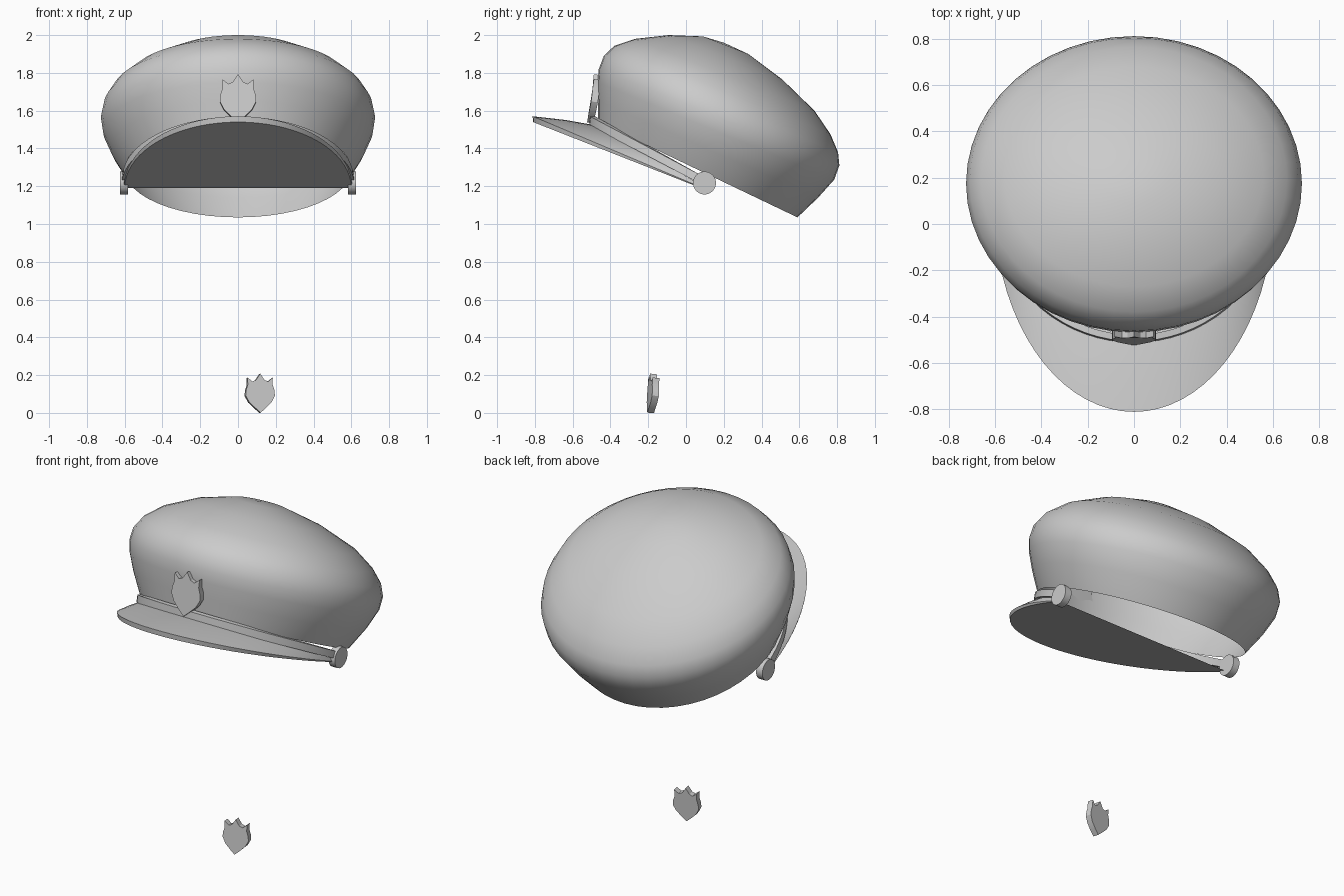
import bpy, bmesh, math
from mathutils import Matrix, Euler, Vector

if "Cube" in bpy.data.objects:
    bpy.data.objects.remove(bpy.data.objects["Cube"])


def make(name, verts, faces, angle=40):
    me = bpy.data.meshes.new(name)
    me.from_pydata(verts, [], faces)
    bm = bmesh.new()
    bm.from_mesh(me)
    bmesh.ops.recalc_face_normals(bm, faces=bm.faces)
    bm.to_mesh(me)
    bm.free()
    ob = bpy.data.objects.new(name, me)
    bpy.context.collection.objects.link(ob)
    bpy.ops.object.select_all(action='DESELECT')
    ob.select_set(True)
    bpy.context.view_layer.objects.active = ob
    bpy.ops.object.shade_smooth_by_angle(angle=math.radians(angle))
    return ob


# Crown: tilted rings given as front y, front z, back y, back z, half width
N = 48
rings = [(-.465, 1.54, .59, 1.035, .60), (-.466, 1.65, .70, 1.14, .67),
         (-.468, 1.75, .785, 1.235, .715), (-.462, 1.82, .812, 1.31, .726),
         (-.435, 1.89, .805, 1.38, .71), (-.38, 1.943, .765, 1.475, .66),
         (-.27, 1.98, .68, 1.60, .56), (-.09, 2.0, .51, 1.765, .37),
         (.09, 1.993, .33, 1.90, .15)]
verts, faces = [], []
for fy, fz, by, bz, w in rings:
    for i in range(N):
        a = 2 * math.pi * i / N
        t = (1 - math.cos(a)) / 2
        verts.append((w * math.sin(a), fy + (by - fy) * t, fz + (bz - fz) * t))
for r in range(len(rings) - 1):
    for i in range(N):
        j = (i + 1) % N
        faces.append((r * N + i, r * N + j, (r + 1) * N + j, (r + 1) * N + i))
verts.append((0, .20, 1.96))
top = (len(rings) - 1) * N
faces += [(top + i, top + (i + 1) % N, len(verts) - 1) for i in range(N)]
make("crown", verts, faces, 60)


# Visor: flat half-ellipse underside, thin rim, top rising to the crown
def under(y):
    return 1.19 - (y - .08) * .393


M = 36
rows = [(.60, .89, 0), (.605, .892, .03), (.60, .72, .078), (.595, .55, .115)]
verts, faces = [], []
for rx, ry, lift in rows:
    for i in range(M + 1):
        a = math.pi * i / M
        y = .08 - ry * math.sin(a)
        verts.append((rx * math.cos(a), y, under(y) + lift * (.15 + .85 * math.sin(a))))
K = M + 1
for r in range(3):
    faces += [(r * K + i, r * K + i + 1, (r + 1) * K + i + 1, (r + 1) * K + i) for i in range(M)]
faces.append(tuple(range(K)))
make("visor", verts, faces, 30)

# Strap: rectangular section swept around the front
verts, faces = [], []
for i in range(K):
    a = math.pi * i / M
    s, c = math.sin(a), math.cos(a)
    for d, h in ((0, -.024), (.028, -.024), (.022, .022), (-.006, .022)):
        y = .10 - (.585 + d) * s
        verts.append(((.59 + d) * c, y, 1.225 + .322 * s + h))
for i in range(M):
    faces += [(i * 4 + k, i * 4 + (k + 1) % 4, i * 4 + 4 + (k + 1) % 4, i * 4 + 4 + k) for k in range(4)]
faces += [(0, 1, 2, 3), tuple(M * 4 + k for k in range(4))]
make("strap", verts, faces, 40)

# Side buttons
for side, x in (("left", -.603), ("right", .603)):
    bpy.ops.mesh.primitive_cylinder_add(vertices=24, radius=.061, depth=.042,
                                        location=(x, .098, 1.217), rotation=(0, math.pi / 2, 0))
    bpy.context.object.name = side + "_button"
    bpy.ops.object.shade_smooth_by_angle(angle=math.radians(40))


# Badges: three-pronged shield, half outline mirrored and extruded
def badge(name, loc, rot, sx, sz, thick):
    half = [(0, 0), (.35, .12), (.75, .27), (.98, .44), (.95, .58), (.83, .72),
            (.85, .90), (.52, .80), (.28, .84), (0, 1)]
    out = half + [(-x, z) for x, z in half[-2:0:-1]]
    n = len(out)
    m = Matrix.Translation(loc) @ Euler(rot).to_matrix().to_4x4()
    v = [m @ Vector((x * sx, s * thick / 2 + .006 * x * x, z * sz)) for s in (-1, 1) for x, z in out]
    f = [tuple(range(n)), tuple(range(n, 2 * n))]
    f += [(i, (i + 1) % n, n + (i + 1) % n, n + i) for i in range(n)]
    make(name, v, f, 30)


badge("cap_badge", (0, -.506, 1.535), (math.radians(-8), 0, 0), .098, .258, .036)
badge("loose_badge", (.117, -.187, 0), (math.radians(-4), 0, math.radians(10)), .08, .207, .036)
